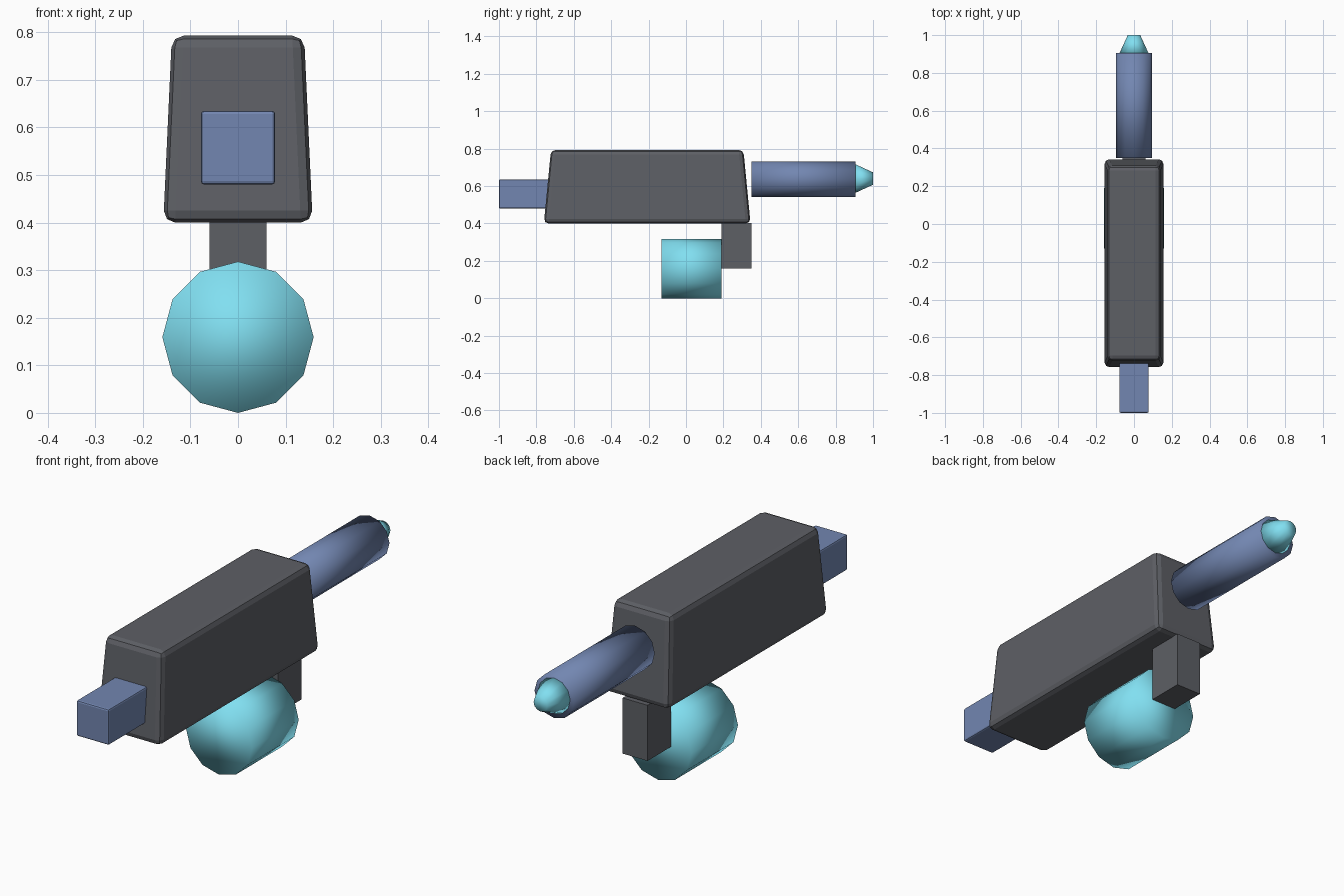
import bpy, bmesh, math
from mathutils import Matrix

if "Cube" in bpy.data.objects:
    bpy.data.objects.remove(bpy.data.objects["Cube"])


def material(name, rgb):
    m = bpy.data.materials.new(name)
    m.diffuse_color = (*rgb, 1)
    m.use_nodes = True
    m.node_tree.nodes["Principled BSDF"].inputs["Base Color"].default_value = m.diffuse_color
    return m


DARK = material("dark_grey", (0.11, 0.115, 0.13))
BLUE = material("slate_blue", (0.17, 0.24, 0.44))
CYAN = material("cyan", (0.22, 0.74, 0.88))


def finish(name, bm, mat, smooth=False):
    bmesh.ops.recalc_face_normals(bm, faces=bm.faces)
    for f in bm.faces:
        f.smooth = smooth
    mesh = bpy.data.meshes.new(name)
    bm.to_mesh(mesh)
    bm.free()
    mesh.materials.append(mat)
    ob = bpy.data.objects.new(name, mesh)
    bpy.context.collection.objects.link(ob)
    return ob


def block(name, half_x, y, z, mat, bevel=0, taper=(0, 0), segments=2):
    """Box between the y and z ranges; its top is pulled in by taper."""
    bm = bmesh.new()
    bmesh.ops.create_cube(bm, size=1)
    for v in bm.verts:
        top = v.co.z > 0
        sx, sy = math.copysign(1, v.co.x), math.copysign(1, v.co.y)
        v.co.x = sx * (half_x - (taper[0] if top else 0))
        v.co.y = (y[1] if sy > 0 else y[0]) - (sy * taper[1] if top else 0)
        v.co.z = z[1] if top else z[0]
    ob = finish(name, bm, mat)
    if bevel:
        mod = ob.modifiers.new("bevel", 'BEVEL')
        mod.width = bevel
        mod.segments = segments
    return ob


def round_part(name, r0, r1, y, z, mat):
    """Smooth-shaded twelve-sided cylinder or cone along y."""
    bm = bmesh.new()
    bmesh.ops.create_cone(
        bm, cap_ends=True, segments=12, radius1=r0, radius2=r1, depth=y[1] - y[0],
        matrix=Matrix.Translation((0, sum(y) / 2, z)) @ Matrix.Rotation(-math.pi / 2, 4, 'X'))
    return finish(name, bm, mat, smooth=True)


# Tapered main housing and rear stock
block("body", 0.157, (-0.76, 0.345), (0.40, 0.793), DARK, 0.025, (0.018, 0.038))
block("stock", 0.078, (-1.0, -0.70), (0.48, 0.635), BLUE, 0.007)

# Barrel and tapered muzzle tip
round_part("barrel", 0.095, 0.095, (0.35, 0.905), 0.637, BLUE)
round_part("muzzle_tip", 0.079, 0.033, (0.90, 1.0), 0.64, CYAN)

# Hanging bracket and drum
block("bracket", 0.06, (0.19, 0.35), (0.16, 0.402), DARK)
round_part("drum", 0.159, 0.159, (-0.13, 0.19), 0.159, CYAN)
